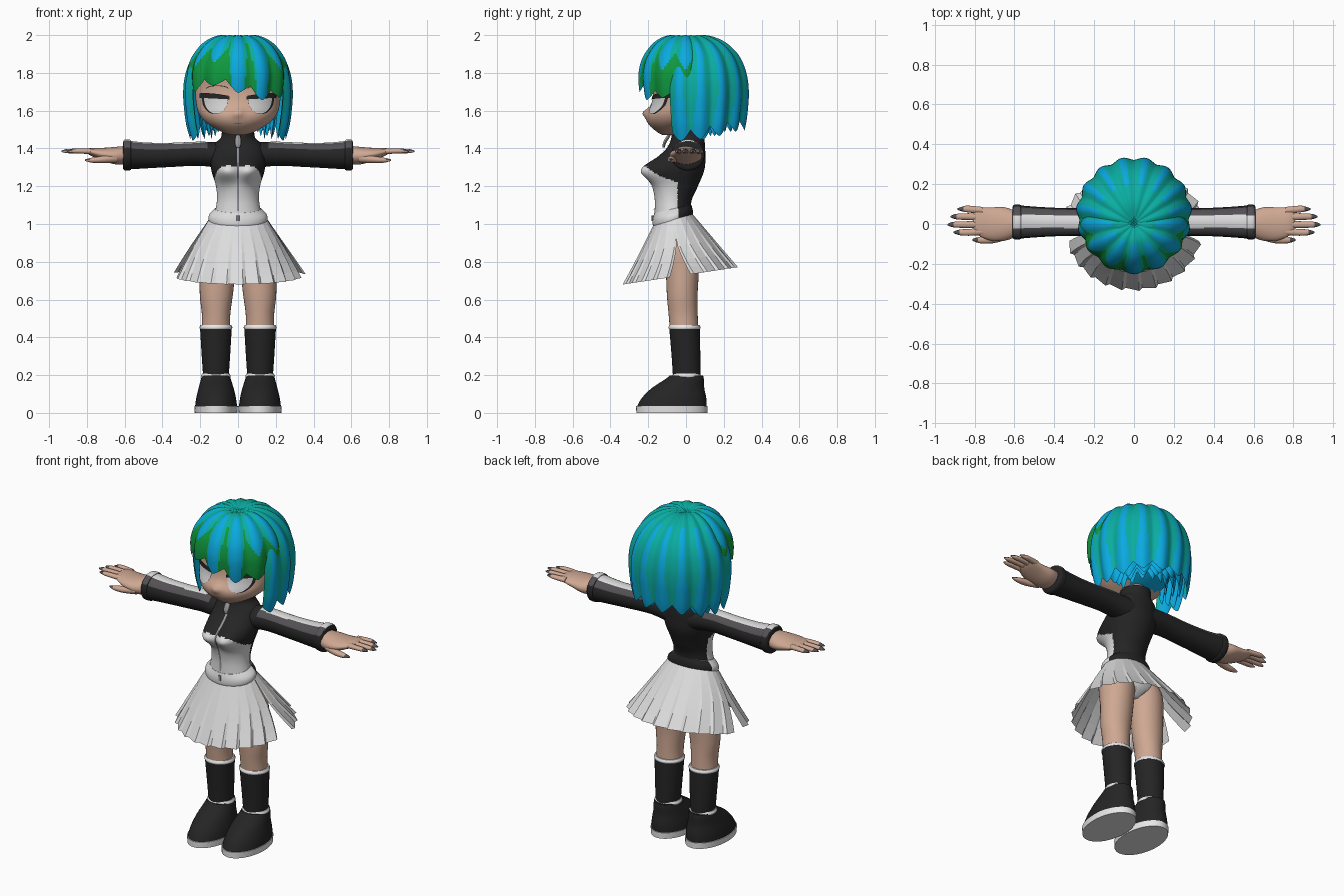
import bpy, bmesh
from math import sin, cos, pi, sqrt, exp, radians
from mathutils import Vector
from mathutils.bvhtree import BVHTree

if "Cube" in bpy.data.objects:
    bpy.data.objects.remove(bpy.data.objects["Cube"])

def material(name, *rgb):
    m = bpy.data.materials.new(name)
    m.use_nodes = True
    m.diffuse_color = (*rgb, 1)
    m.node_tree.nodes["Principled BSDF"].inputs["Base Color"].default_value = (*rgb, 1)
    return m

SKIN = material("skin", .62, .39, .29)
BLACK = material("black cloth", .018, .018, .018)
WHITE = material("white cloth", .72, .72, .72)
TRIM = material("bright white trim", .86, .86, .86)
DARK = material("dark grey", .085, .08, .085)
EYE = material("eye white", .62, .62, .63)
BLUE = material("hair blue", .003, .40, .74)
TEAL = material("hair teal", .003, .42, .36)
GREEN = material("hair green", .005, .32, .05)
METAL = material("zip metal", .3, .3, .31)
smooth = []

def finish(name, bm, mats, rule=None, is_smooth=True):
    bm.normal_update()
    bmesh.ops.recalc_face_normals(bm, faces=bm.faces)
    if rule:
        for f in bm.faces:
            f.material_index = rule(f.calc_center_median(), f.normal)
    me = bpy.data.meshes.new(name)
    bm.to_mesh(me)
    bm.free()
    for m in mats:
        me.materials.append(m)
    ob = bpy.data.objects.new(name, me)
    bpy.context.collection.objects.link(ob)
    if is_smooth:
        smooth.append(ob)
    return ob

def spline(rows, t):
    """Smooth curve through rows, t from 0 to 1."""
    k = len(rows) - 1
    i = min(int(t * k), k - 1)
    u = t * k - i
    p = [rows[max(0, min(k, i + d))] for d in (-1, 0, 1, 2)]
    return [b + .5 * u * (c - a + u * (2 * a - 5 * b + 4 * c - d + u * (3 * (b - c) + d - a)))
            for a, b, c, d in zip(*p)]

def skin_grid(bm, grid, closed=False):
    for a, b in zip(grid, grid[1:]):
        for j in range(len(a) - (not closed)):
            k = (j + 1) % len(a)
            bm.faces.new((a[j], a[k], b[k], b[j]))

def loft(name, rows, mats, axis="z", side=1, n=32, sub=4, tilt=0, rule=None, warp=None):
    """Rows are (position, centre a, centre b, radius a, radius b)."""
    bm, grid = bmesh.new(), []
    steps = (len(rows) - 1) * sub
    for i in range(steps + 1):
        h, ca, cb, ra, rb = spline(rows, i / steps)
        ring = []
        for j in range(n):
            a, b = ra * cos(2 * pi * j / n), rb * sin(2 * pi * j / n)
            x, y, z = (ca + a, cb + b, h + tilt * b) if axis == "z" else (h, ca + a, cb + b)
            x, y, z = warp(x, y, z) if warp else (x, y, z)
            ring.append(bm.verts.new((x * side, y, z)))
        grid.append(ring)
    skin_grid(bm, grid, True)
    bm.faces.new(grid[0])
    bm.faces.new(grid[-1])
    return finish(name, bm, mats, rule)

def tree(ob):
    return BVHTree.FromPolygons([v.co for v in ob.data.vertices], [p.vertices for p in ob.data.polygons])

def patch(name, surface, mat, x0, x1, low, high, lift=.004, nx=20, nz=6):
    """Thin plate laid on the front of a surface; low and high take u from -1 to 1."""
    bm, grid = bmesh.new(), []
    for i in range(nx + 1):
        x, u = x0 + (x1 - x0) * i / nx, 2 * i / nx - 1
        heights = [low(u) + (high(u) - low(u)) * j / nz for j in range(nz + 1)]
        hits = [surface.ray_cast(Vector((x, -1, z)), Vector((0, 1, 0)))[0] for z in heights]
        grid.append([bm.verts.new((x, (h.y if h else -.15) - lift, z)) for h, z in zip(hits, heights)])
    skin_grid(bm, grid)
    finish(name, bm, [mat])

# Head and face, with the scalp in hair colour
def nose(x, y, z):
    return x, y - (.022 * exp(-(x / .025) ** 2 - ((z - 1.59) / .022) ** 2) if y < -.1 else 0), z

head = loft("head", [(1.47, 0, -.09, .03, .03), (1.485, 0, -.085, .08, .065), (1.53, 0, -.06, .16, .14),
                     (1.58, 0, -.03, .205, .182), (1.64, 0, -.01, .222, .172), (1.72, 0, 0, .225, .172),
                     (1.82, 0, 0, .215, .18), (1.91, 0, .02, .15, .13), (1.94, 0, .02, .05, .05)],
            [SKIN, BLUE], n=64, warp=nose, rule=lambda c, n: int(c.y > .05 or c.z > 1.9))
face = tree(head)
arc = lambda u: sqrt(max(0, 1 - u * u))
for s, side in ((1, "left_"), (-1, "right_")):
    for part, mat, x0, x1, low, high, lift in (
            ("eye_outline", BLACK, .05, .194, lambda u: 1.675 - .094 * arc(u), lambda u: 1.68, .002),
            ("eye", EYE, .052, .182, lambda u: 1.672 - .088 * arc(u), lambda u: 1.676, .005),
            ("lash", BLACK, .045, .204, lambda u: 1.664 + .004 * u, lambda u: 1.682 + .008 * u + .008 * arc(u), .008),
            ("brow", BLACK, .05, .17, lambda u: 1.712 + .018 * arc(u), lambda u: 1.716 + .018 * arc(u), .005)):
        patch(side + part, face, mat, s * x0, s * x1, low, high, lift)
patch("mouth", face, DARK, -.018, .018, lambda u: 1.533, lambda u: 1.536, .003)

# Hair: sheets of scalloped locks fanned around the crown
def hair(name, profile, cy, rx, ry, spread, cuts, facing, rule, start=.002, per=12, steps=32):
    bm, grid, count = bmesh.new(), [], len(cuts)
    for i in range(count * per + 1):
        lobe = min(i // per, count - 1)
        t = i / per - lobe
        ang = radians(spread) * (2 * i / (count * per) - 1)
        groove = .4 * (1 - sin(pi * t)) + .6 * cos(pi * t) ** 2
        neighbour = max(0, min(count - 1, lobe + (1 if t > .5 else -1)))
        edge = min(cuts[lobe], cuts[neighbour]) - .075
        end = cuts[lobe] + (edge - cuts[lobe]) * abs(2 * t - 1) ** 1.3
        col = []
        for k in range(steps + 1):
            s = start + (end - start) * k / steps
            f, z = spline(profile, s)
            f *= 1 - .07 * groove * min(1, .2 + s)
            col.append(bm.verts.new((rx * f * sin(ang), cy * min(1, 3 * s) + facing * ry * f * cos(ang),
                                     z - .01 * groove * min(1, 4 * s) * (1 - s))))
        grid.append(col)
    skin_grid(bm, grid)
    for i, f in enumerate(bm.faces):
        f.material_index = rule(i // steps // per, abs((i // steps % per + .5) / per - .5), i % steps / steps)
    finish(name, bm, [BLUE, TEAL, GREEN])

def back_rule(lobe, off, s):
    return int(s < .22 or off > .2 + .6 * max(0, s - .65))

def fringe_rule(lobe, off, s):
    if off > .46 - .4 * (s - .4) and s > .4 if lobe in (3, 4) else s > .7 - .4 * off:
        return 2
    return int(s < .2 or off > .27)

back_profile = [(0, 1.98), (.3, 2.0), (.62, 1.96), (.86, 1.87), (.97, 1.78),
                (1, 1.69), (.98, 1.6), (.94, 1.52), (.86, 1.44)]
fringe_profile = [(0, 1.98), (.34, 2.0), (.66, 1.965), (.9, 1.89), (1, 1.81), (1, 1.73), (.95, 1.65)]
back_cuts = [1, .98, .95, .92, .91, .91, .92, .95, .98, 1]
hair("back_hair", back_profile, .05, .292, .288, 120, back_cuts, 1, back_rule)
for i, r in enumerate((.25, .21, .165)):
    hair("under_hair_%d" % (i + 1), back_profile, .045, r, r, 88, back_cuts[1:-1], 1, lambda *a: 0, .45)
hair("fringe", fringe_profile, 0, .268, .25, 104, [.95, .89, .83, .9, .98, .95, .94], -1, fringe_rule)

# Jacket
def bust(x, y, z):
    if y < -.03:
        swell = exp(-((abs(x) - .06) / .075) ** 2 - ((z - 1.285) / (.07 if z > 1.285 else .06)) ** 2)
        y -= .08 * swell * min(1, (-.03 - y) / .05)
        x *= 1 + .08 * swell
    return x, y, z

def jacket_rule(c, n):
    return int(c.y < -.045 and c.z < 1.315 - .35 * (c.y + .24) - .8 * max(0, abs(c.x) - .09))

jacket = loft("jacket", [(1.03, 0, -.07, .13, .098), (1.12, 0, -.068, .112, .097), (1.2, 0, -.055, .116, .118),
                         (1.29, 0, -.035, .138, .133), (1.37, 0, -.008, .145, .11), (1.42, 0, .005, .13, .095),
                         (1.455, 0, .01, .092, .088), (1.5, 0, .012, .085, .088)],
              [BLACK, WHITE], n=128, sub=12, rule=jacket_rule, warp=bust)
loft("jacket_hem", [(1.0, 0, -.07, .142, .098), (1.02, 0, -.07, .155, .106), (1.05, 0, -.07, .152, .106),
                    (1.08, 0, -.07, .122, .098)], [BLACK, WHITE], n=64, tilt=.22, rule=lambda c, n: int(c.y < -.04))
loft("neck", [(1.4, 0, 0, .07, .07), (1.56, 0, 0, .07, .07)], [SKIN])
patch("zip", tree(jacket), METAL, -.006, .006, lambda u: 1.07, lambda u: 1.47, .005, 2, 60)
loft("zip_pull", [(1.405, 0, -.118, .01, .006), (1.425, 0, -.115, .016, .008), (1.45, 0, -.102, .016, .01),
                  (1.47, 0, -.09, .01, .008)], [METAL], n=12)
loft("zip_stop", [(1.015, 0, -.176, .009, .006), (1.045, 0, -.176, .009, .006)], [METAL], n=8, sub=1)

# Pleated skirt in two panels, slit at the sides
for name, facing, flare in (("skirt_front", -1, .192), ("skirt_back", 1, .212)):
    bm, grid, pleats = bmesh.new(), [], 11
    for i in range(2 * pleats + 1):
        u = (i // 2 + (.8 if i % 2 else 0)) / pleats * 2 - 1
        col = []
        for v in (k / 8 for k in range(9)):
            ang = u * (pi / 2 - .19 * max(0, v - .45) / .55)
            fold = 1 + (.028 if i % 2 else -.018) * v
            dy = facing * (.095 + .203 * v) * fold * cos(ang)
            y = -.065 + .035 * v + dy
            z = (1.04 + .2 * dy) * (1 - v) + (.73 + .15 * y) * v
            col.append(bm.verts.new(((.145 + flare * v) * fold * sin(ang), y, z)))
        grid.append(col)
    skin_grid(bm, grid)
    finish(name, bm, [WHITE], is_smooth=False)
loft("hips_and_underwear", [(.83, 0, -.03, .04, .05), (.87, 0, -.035, .12, .1), (.93, 0, -.04, .165, .115),
                            (1.02, 0, -.065, .13, .09)], [SKIN, WHITE], n=48,
     rule=lambda c, n: int(abs(c.x) < .025 + 1.2 * max(0, c.z - .86)))

# Limbs, repeated on each side
def stripe(c, n):
    if abs(c.x) < .15 or n.z < .5:
        return 0
    return 1 if -.02 < c.y < .045 else 2

for s, side in ((1, "left_"), (-1, "right_")):
    cloth = dict(mats=[BLACK, WHITE, DARK], axis="x", side=s, n=64, rule=stripe)
    loft(side + "sleeve", [(.06, .01, 1.36, .08, .07), (.2, .01, 1.372, .07, .064), (.35, .01, 1.366, .07, .064),
                           (.48, .01, 1.363, .076, .068), (.58, .01, 1.365, .084, .076)], **cloth)
    loft(side + "cuff", [(.565, .01, 1.365, .08, .072), (.572, .01, 1.365, .087, .081),
                         (.6, .01, 1.365, .087, .081), (.61, .01, 1.365, .075, .068)], **cloth)
    loft(side + "hand", [(.58, 0, 1.365, .06, .05), (.65, 0, 1.362, .084, .046), (.72, 0, 1.37, .083, .033),
                         (.78, .012, 1.382, .07, .02), (.805, .015, 1.386, .05, .008)], [SKIN], "x", s)
    for name, y, tip in (("little", .075, .885), ("ring", .037, .92), ("middle", -.003, .935), ("index", -.042, .905)):
        loft(side + name + "_finger", [(.76, y * .9, 1.383, .018, .015), (.83, y, 1.386, .017, .013),
                                       (tip - .03, y, 1.386, .014, .011), (tip, y, 1.385, .004, .003)],
             [SKIN, DARK], "x", s, 12, rule=lambda c, n: int(abs(c.x) > tip - .03 and n.z > -.2))
    loft(side + "thumb", [(.64, -.055, 1.35, .025, .025), (.71, -.075, 1.342, .022, .019),
                          (.77, -.08, 1.338, .017, .014), (.81, -.08, 1.338, .005, .004)],
         [SKIN, DARK], "x", s, 12, rule=lambda c, n: int(abs(c.x) > .78 and n.z > -.2))
    loft(side + "leg", [(.44, .117, -.01, .076, .075), (.52, .116, -.015, .075, .077), (.62, .115, -.02, .087, .081),
                        (.75, .108, -.02, .095, .088), (.9, .098, -.03, .098, .102), (1.0, .07, -.05, .06, .07)],
         [SKIN], side=s)
    loft(side + "sock", [(.17, .117, .005, .066, .073), (.3, .117, 0, .075, .076), (.45, .117, -.008, .084, .081)],
         [BLACK], side=s)
    for name, z, cy, r in (("sock_trim", .445, -.008, .085), ("shoe_trim", .188, .003, .076)):
        loft(side + name, [(z, .117, cy, r, r - .002), (z + .008, .117, cy, r + .002, r),
                           (z + .02, .117, cy, r - .004, r - .006)], [TRIM], side=s)
    loft(side + "shoe", [(.035, .116, -.075, .111, .184), (.08, .116, -.063, .105, .17), (.13, .116, -.043, .093, .14),
                         (.175, .117, -.01, .08, .105), (.198, .117, .003, .073, .088)], [BLACK], side=s, n=48)
    loft(side + "sole", [(0, .116, -.075, .113, .188), (.036, .116, -.075, .115, .189)], [TRIM], side=s, n=48, sub=1)

bpy.ops.object.select_all(action="DESELECT")
for ob in smooth:
    ob.select_set(True)
bpy.context.view_layer.objects.active = smooth[0]
bpy.ops.object.shade_smooth_by_angle(angle=radians(40))
